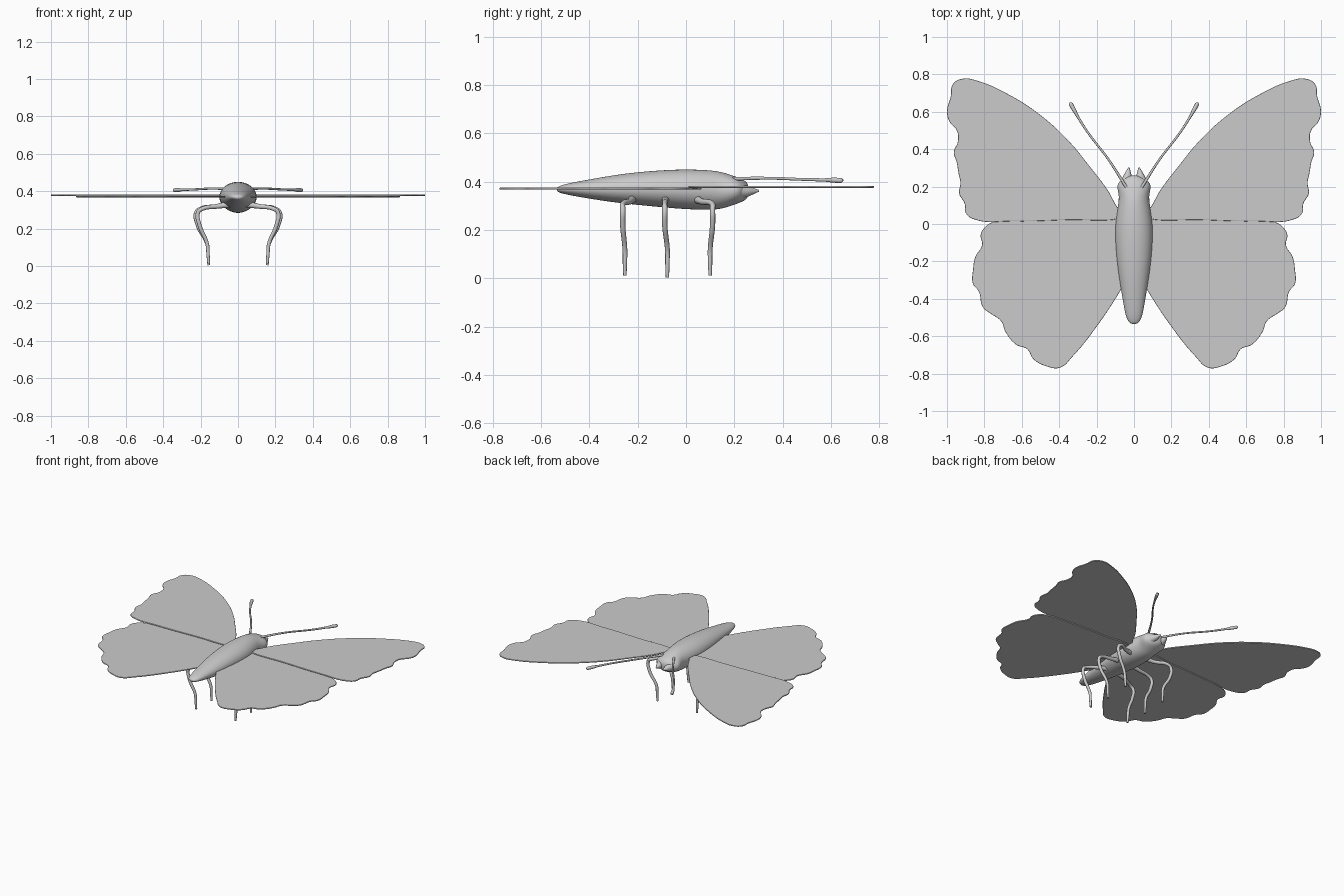
import bpy, bmesh, math
from mathutils import Vector


def finish(obj, angle=60, mirror=False):
    bpy.ops.object.select_all(action='DESELECT')
    bpy.context.view_layer.objects.active = obj
    obj.select_set(True)
    if obj.type == 'CURVE':
        bpy.ops.object.convert(target='MESH')
        obj = bpy.context.object
    if mirror:
        obj.modifiers.new("mirror", 'MIRROR').use_mirror_merge = False
    bpy.ops.object.shade_smooth_by_angle(angle=math.radians(angle))
    return obj


def curve_object(name, dims):
    cu = bpy.data.curves.new(name, 'CURVE')
    cu.dimensions = dims
    obj = bpy.data.objects.new(name, cu)
    bpy.context.collection.objects.link(obj)
    return obj, cu


def add_spline(cu, pts, radii=None, cyclic=False):
    sp = cu.splines.new('BEZIER')
    sp.bezier_points.add(len(pts) - 1)
    for i, (bp, p) in enumerate(zip(sp.bezier_points, pts)):
        bp.co = Vector(p).to_3d()
        bp.handle_left_type = bp.handle_right_type = 'AUTO'
        bp.radius = radii[i] if radii else 1
    sp.use_cyclic_u = cyclic


def wing(name, outline, z):
    obj, cu = curve_object(name, '2D')
    cu.fill_mode = 'BOTH'
    cu.resolution_u = 6
    cu.extrude = 0.001
    cu.bevel_depth = 0.003
    cu.bevel_resolution = 2
    cu.offset = -0.003
    add_spline(cu, outline, cyclic=True)
    obj.location.z = z
    finish(obj, 50, True)


def tube(name, pts, radii):
    obj, cu = curve_object(name, '3D')
    cu.bevel_depth = 1
    cu.bevel_resolution = 3
    cu.resolution_u = 6
    cu.use_fill_caps = True
    add_spline(cu, pts, radii)
    finish(obj, 60, True)


def loft(name, rings, n=32):
    # rings: y, half width, bottom z, top z
    bm = bmesh.new()
    loops = []
    for y, w, lo, hi in rings:
        c, h = (lo + hi) / 2, (hi - lo) / 2
        loops.append([bm.verts.new((w * math.cos(2 * math.pi * i / n), y,
                                    c + h * math.sin(2 * math.pi * i / n)))
                      for i in range(n)])
    for a, b in zip(loops, loops[1:]):
        for i in range(n):
            j = (i + 1) % n
            bm.faces.new((a[i], a[j], b[j], b[i]))
    bm.faces.new(loops[0])
    bm.faces.new(loops[-1])
    bmesh.ops.recalc_face_normals(bm, faces=bm.faces)
    me = bpy.data.meshes.new(name)
    bm.to_mesh(me)
    bm.free()
    obj = bpy.data.objects.new(name, me)
    bpy.context.collection.objects.link(obj)
    sub = obj.modifiers.new("smooth", 'SUBSURF')
    sub.levels = sub.render_levels = 1
    finish(obj, 180)


# Body: abdomen, thorax and head in one smooth form
loft("body", [
    (-0.535, 0.012, 0.360, 0.375), (-0.525, 0.030, 0.354, 0.382),
    (-0.49, 0.046, 0.345, 0.393), (-0.40, 0.061, 0.329, 0.409),
    (-0.30, 0.078, 0.314, 0.427), (-0.20, 0.092, 0.303, 0.440),
    (-0.08, 0.101, 0.292, 0.449), (0.00, 0.100, 0.285, 0.451),
    (0.08, 0.090, 0.283, 0.449), (0.13, 0.080, 0.284, 0.444),
    (0.165, 0.083, 0.292, 0.435), (0.20, 0.092, 0.304, 0.423),
    (0.222, 0.084, 0.312, 0.415), (0.24, 0.060, 0.320, 0.407),
    (0.255, 0.035, 0.332, 0.395), (0.26, 0.012, 0.350, 0.375)])

# Pointed mouth feelers
tube("palp", [(0.042, 0.21, 0.36), (0.034, 0.255, 0.36), (0.027, 0.302, 0.362)],
     [0.036, 0.023, 0.004])

# Antennae with clubbed tips
tube("antenna", [(0.04, 0.195, 0.412), (0.14, 0.35, 0.414), (0.245, 0.487, 0.409),
                 (0.30, 0.573, 0.407), (0.322, 0.612, 0.406), (0.338, 0.642, 0.405),
                 (0.342, 0.65, 0.405)],
     [0.008, 0.006, 0.006, 0.007, 0.011, 0.011, 0.004])

# Wings
wing("front_wing", [
    (0.05, 0.05), (0.085, 0.085), (0.14, 0.18), (0.235, 0.305), (0.35, 0.445),
    (0.51, 0.59), (0.675, 0.695), (0.835, 0.765), (0.915, 0.777), (0.968, 0.748),
    (0.98, 0.68), (1.0, 0.60), (0.985, 0.545), (0.947, 0.50), (0.942, 0.44),
    (0.963, 0.385), (0.948, 0.33), (0.938, 0.27), (0.928, 0.22), (0.935, 0.165),
    (0.905, 0.107), (0.90, 0.06), (0.86, 0.027), (0.65, 0.015), (0.35, 0.022),
    (0.08, 0.03)], 0.378)
wing("hind_wing", [
    (0.05, 0.03), (0.30, 0.045), (0.55, 0.035), (0.75, 0.012), (0.80, -0.02),
    (0.82, -0.06), (0.812, -0.11), (0.85, -0.18), (0.86, -0.24), (0.861, -0.32),
    (0.83, -0.36), (0.808, -0.445), (0.765, -0.48), (0.71, -0.52), (0.688, -0.575),
    (0.63, -0.645), (0.57, -0.67), (0.54, -0.72), (0.47, -0.76), (0.395, -0.768),
    (0.33, -0.71), (0.19, -0.535), (0.075, -0.36), (0.03, -0.28)], 0.371)

# Legs: hip y, knee y, foot y, foot z, sideways shift of the knee
for name, hip, knee, foot, z, dx in [
        ("front_leg", 0.04, 0.11, 0.10, 0.012, 0.0),
        ("middle_leg", -0.085, -0.088, -0.077, 0.004, 0.0),
        ("back_leg", -0.22, -0.262, -0.253, 0.012, -0.01)]:
    tube(name, [(0.04, hip, 0.33), (0.12, (hip * 2 + knee) / 3, 0.318),
                (0.20 + dx, knee, 0.306), (0.223 + dx, knee, 0.288),
                (0.216 + dx, knee, 0.22), (0.165, foot, 0.118),
                (0.16, foot, 0.06), (0.157, foot, z)],
         [0.018, 0.013, 0.011, 0.011, 0.011, 0.010, 0.009, 0.007])
